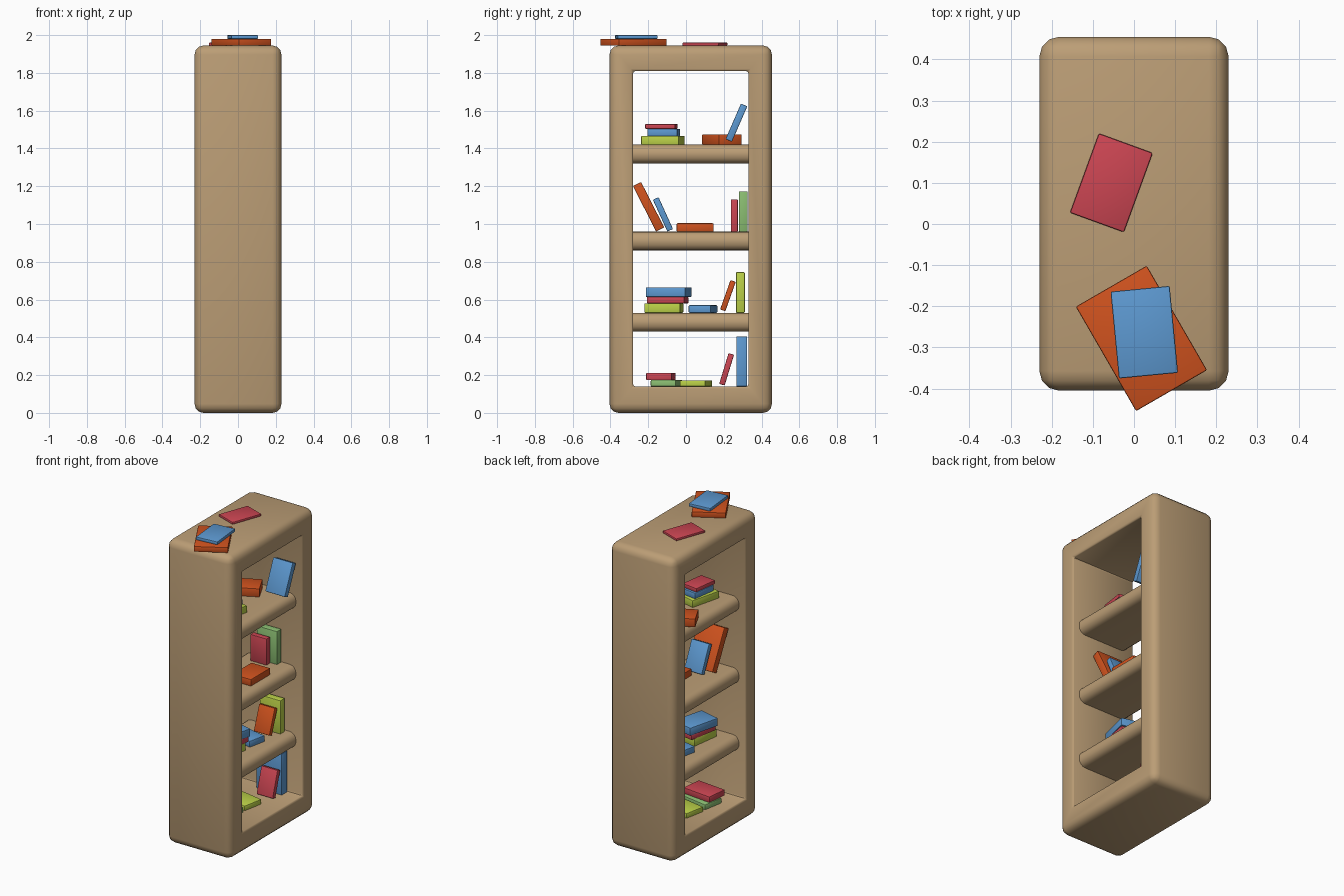
import bpy, bmesh
from math import radians, sin, cos
from mathutils import Matrix

if "Cube" in bpy.data.objects:
    bpy.data.objects.remove(bpy.data.objects["Cube"])


def material(name, rgb):
    m = bpy.data.materials.new(name)
    m.diffuse_color = (*rgb, 1)
    m.use_nodes = True
    m.node_tree.nodes["Principled BSDF"].inputs["Base Color"].default_value = m.diffuse_color
    return m


WOOD = material("wood", (0.50, 0.34, 0.18))
RED = material("red", (0.60, 0.06, 0.085))
BLUE = material("blue", (0.11, 0.32, 0.64))
ORANGE = material("orange", (0.63, 0.085, 0.013))
LIME = material("lime", (0.50, 0.64, 0.065))
GREEN = material("green", (0.26, 0.52, 0.17))


def bevel(bm, edges, width, segments):
    bmesh.ops.bevel(bm, geom=edges, offset=width, segments=segments,
                    profile=0.5, affect='EDGES', clamp_overlap=True)


def finish(name, bm, mat):
    bmesh.ops.recalc_face_normals(bm, faces=bm.faces)
    me = bpy.data.meshes.new(name)
    bm.to_mesh(me)
    bm.free()
    me.materials.append(mat)
    ob = bpy.data.objects.new(name, me)
    bpy.context.collection.objects.link(ob)
    bpy.ops.object.select_all(action='DESELECT')
    ob.select_set(True)
    bpy.context.view_layer.objects.active = ob
    bpy.ops.object.shade_smooth_by_angle(angle=radians(40))
    return ob


def box(name, center, size, mat, width, segments, along_y=False):
    bm = bmesh.new()
    bmesh.ops.create_cube(bm, size=1, matrix=Matrix.Diagonal((*size, 1)))
    edges = [e for e in bm.edges
             if not along_y or abs(e.verts[0].co.y - e.verts[1].co.y) > 0.1]
    bevel(bm, edges, width, segments)
    ob = finish(name, bm, mat)
    ob.location = center
    return ob


# Case: cube with the inset side faces bridged into a through opening
bm = bmesh.new()


def ring(x, y0, y1, z0, z1):
    return [bm.verts.new((x, y, z)) for y, z in ((y0, z0), (y1, z0), (y1, z1), (y0, z1))]


outer = [ring(x, -0.405, 0.455, 0, 1.945) for x in (-0.23, 0.23)]
inner = [ring(x, -0.28, 0.33, 0.14, 1.81) for x in (-0.23, 0.23)]
for a, b in ((outer[0], inner[0]), (outer[1], inner[1]), outer, inner):
    for k in range(4):
        n = (k + 1) % 4
        bm.faces.new((a[k], a[n], b[n], b[k]))
bmesh.ops.recalc_face_normals(bm, faces=bm.faces)
rim = set(outer[0] + outer[1])
hole = set(inner[0] + inner[1])
hole_edges = [e for e in bm.edges if set(e.verts) <= hole]
bevel(bm, [e for e in bm.edges if set(e.verts) <= rim], 0.048, 3)
bevel(bm, [e for e in hole_edges if e.is_valid], 0.012, 2)
finish("case", bm, WOOD)

# Shelves with rounded front and back edges
BOTTOM, LOW, MID, HIGH, TOP = 0.14, 0.53, 0.96, 1.42, 1.945
for floor in (LOW, MID, HIGH):
    box("shelf", (0, 0.025, floor - 0.05), (0.36, 0.62, 0.1), WOOD, 0.045, 4, True)

RATIO = 0.68  # every cover is this wide for its length


def flat(mat, z, x, y, length, thick, turn):
    """Lay a book down at height z; returns the height of its upper cover."""
    ob = box("flat_book", (x, y, z + thick / 2), (length * RATIO, length, thick), mat, 0.004, 2)
    ob.rotation_euler.z = radians(turn)
    return z + thick


def upright(mat, floor, x, y, height, tilt=0):
    """Stand a book on the floor, leaning toward +y by tilt degrees."""
    thick = height * (0.178 if tilt else 0.215)
    a = radians(tilt)
    z = floor + (height * cos(a) + thick * abs(sin(a))) / 2
    ob = box("upright_book", (x, y, z), (height * RATIO, thick, height), mat, 0.004, 2)
    ob.rotation_euler.x = -a


# Books on top of the case
flat(RED, TOP, -0.055, 0.1, 0.205, 0.015, -20)
z = flat(ORANGE, TOP, 0.018, -0.278, 0.293, 0.035, 30)
flat(BLUE, z, 0.025, -0.263, 0.212, 0.02, 5.5)

# Highest shelf
z = flat(LIME, HIGH, 0, -0.122, 0.205, 0.046, -14)
z = flat(BLUE, z, 0, -0.118, 0.16, 0.038, -8)
flat(RED, z, 0, -0.13, 0.16, 0.025, -8)
flat(ORANGE, HIGH, -0.09, 0.19, 0.2, 0.054, 117)
upright(BLUE, HIGH + 0.015, 0.115, 0.267, 0.205, 23.5)

# Middle shelf
upright(ORANGE, MID, -0.015, -0.198, 0.27, -27)
upright(BLUE, MID, 0, -0.122, 0.185, -24.5)
flat(ORANGE, MID, 0.06, 0.048, 0.195, 0.044, 0)
upright(RED, MID, -0.022, 0.256, 0.17)
upright(GREEN, MID, 0.008, 0.303, 0.213)

# Lowest shelf
z = flat(LIME, LOW, 0, -0.117, 0.19, 0.05, -8)
z = flat(RED, z, 0, -0.097, 0.2, 0.034, -10)
flat(BLUE, z, -0.005, -0.092, 0.215, 0.05, -14)
flat(BLUE, LOW, 0, 0.09, 0.175, 0.04, 78)
upright(ORANGE, LOW + 0.008, 0.04, 0.222, 0.165, 19.5)
upright(LIME, LOW, 0.042, 0.288, 0.215)

# Floor of the case
z = flat(GREEN, BOTTOM, -0.035, -0.103, 0.2, 0.034, 80)
flat(RED, z, -0.035, -0.133, 0.2, 0.038, 84)
flat(LIME, BOTTOM, -0.015, 0.053, 0.2, 0.032, 79)
upright(RED, BOTTOM + 0.005, 0.065, 0.215, 0.17, 17)
upright(BLUE, BOTTOM, 0.033, 0.295, 0.265)
